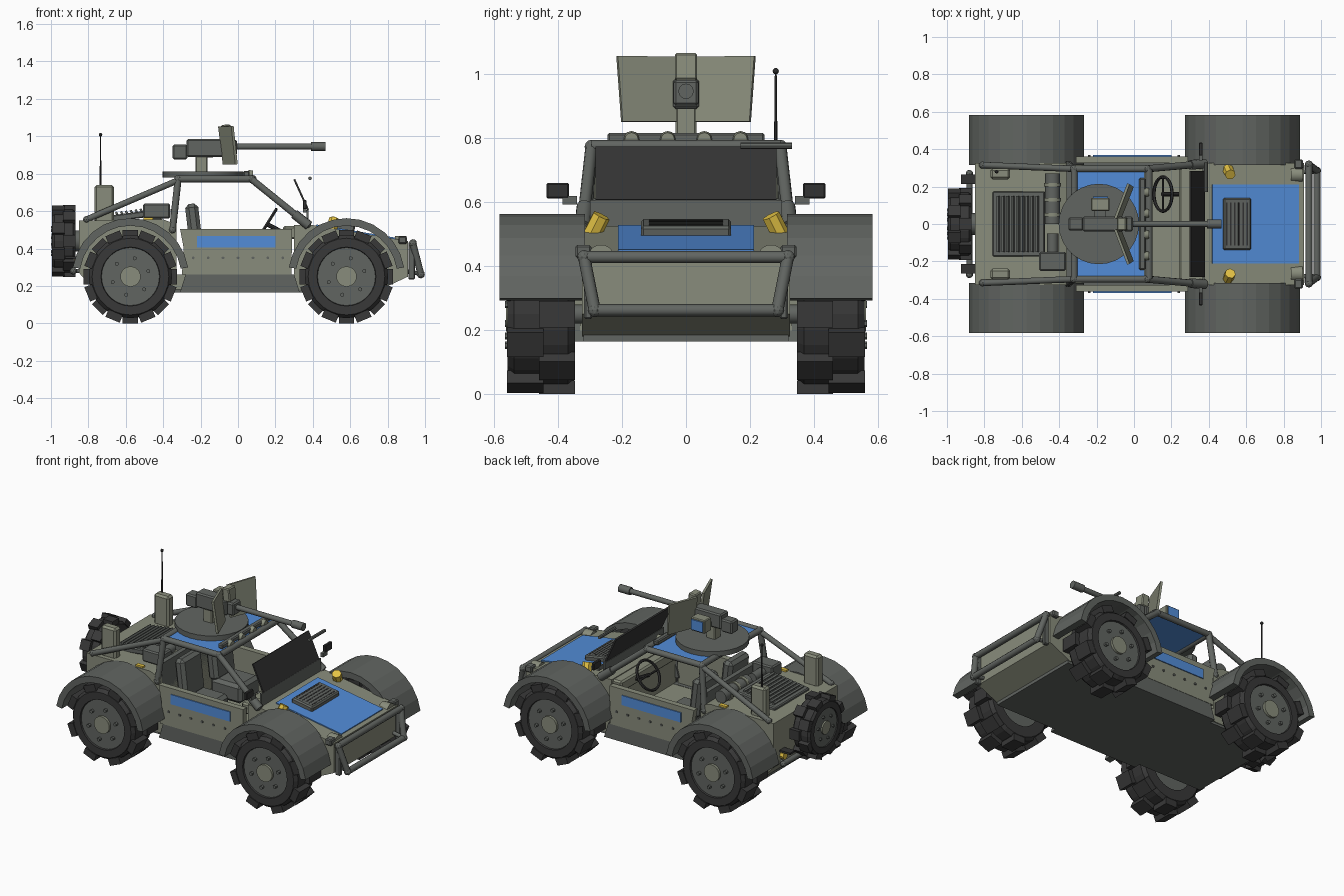
import bpy, bmesh, math
from mathutils import Vector, Matrix

if "Cube" in bpy.data.objects:
    bpy.data.objects.remove(bpy.data.objects["Cube"])


def material(name, r, g, b):
    m = bpy.data.materials.new(name)
    m.use_nodes = True
    m.diffuse_color = (r, g, b, 1)
    m.node_tree.nodes["Principled BSDF"].inputs["Base Color"].default_value = (r, g, b, 1)
    return m


OLIVE = material("olive grey", .25, .265, .2)
STEEL = material("gunmetal", .12, .13, .12)
DARK = material("charcoal", .032, .032, .032)
TYRE = material("rubber", .04, .04, .04)
BLUE = material("blue", .085, .265, .69)
YELLOW = material("yellow", .78, .55, .06)
Z = Vector((0, 0, 1))


def finish(name, bm, mat, smooth=False):
    bmesh.ops.recalc_face_normals(bm, faces=bm.faces[:])
    me = bpy.data.meshes.new(name)
    bm.to_mesh(me)
    bm.free()
    me.materials.append(mat)
    ob = bpy.data.objects.new(name, me)
    bpy.context.collection.objects.link(ob)
    if smooth:
        bpy.ops.object.select_all(action='DESELECT')
        ob.select_set(True)
        bpy.context.view_layer.objects.active = ob
        bpy.ops.object.shade_smooth_by_angle(angle=math.radians(40))
    return ob


def box(name, mat, center, size, rot=(0, 0, 0), bevel=0):
    bm = bmesh.new()
    bmesh.ops.create_cube(bm, size=1, matrix=Matrix.Diagonal((*size, 1)))
    if bevel:
        bmesh.ops.bevel(bm, geom=bm.edges[:], offset=bevel, segments=1, affect='EDGES')
    ob = finish(name, bm, mat)
    ob.location, ob.rotation_euler = center, rot
    return ob


def prism(name, mat, pts, y0, y1):
    """Closed side outline in x,z spanning y0 to y1."""
    bm = bmesh.new()
    a, b = [[bm.verts.new((x, y, z)) for x, z in pts] for y in (y0, y1)]
    bm.faces.new(a)
    bm.faces.new(b[::-1])
    for i in range(len(pts)):
        bm.faces.new((a[i - 1], b[i - 1], b[i], a[i]))
    return finish(name, bm, mat)


def rod(name, mat, a, b, r, n=10, r2=None):
    a, b = Vector(a), Vector(b)
    d = b - a
    bm = bmesh.new()
    m = Matrix.Translation((a + b) / 2) @ Z.rotation_difference(d).to_matrix().to_4x4()
    bmesh.ops.create_cone(bm, cap_ends=True, segments=n, radius1=r, radius2=r if r2 is None else r2,
                          depth=d.length, matrix=m)
    return finish(name, bm, mat, n > 7)


def ball(name, mat, p, r):
    bm = bmesh.new()
    bmesh.ops.create_icosphere(bm, subdivisions=2, radius=r, matrix=Matrix.Translation(p))
    finish(name, bm, mat)


def pipe(name, mat, pts, r):
    for a, b in zip(pts, pts[1:]):
        rod(name, mat, a, b, r)
    for p in pts:
        ball(name + "_joint", mat, p, r * 1.15)


def wheel(name, center, axis, R, w):
    """Tyre with two staggered rows of lugs, rim, hub and bolts."""
    axis, c, h = Vector(axis), Vector(center), w / 2
    m = Matrix.Translation(c) @ Z.rotation_difference(axis).to_matrix().to_4x4()
    bm = bmesh.new()
    prof = ((.55, -h), (.82, -h), (.89, -h * .8), (.89, h * .8), (.82, h), (.63, h), (.61, h * .8))
    rings = [[bm.verts.new(m @ Vector((R * r * math.cos(t), R * r * math.sin(t), z)))
              for t in [math.tau * i / 28 for i in range(28)]] for r, z in prof]
    for p, q in zip(rings, rings[1:]):
        for i in range(28):
            j = (i + 1) % 28
            bm.faces.new((p[i], p[j], q[j], q[i]))
    finish(name + "_tyre", bm, TYRE)
    bm = bmesh.new()
    for row in (-1, 1):
        for i in range(8):
            rot = Matrix.Rotation(math.tau * (i + (row + 1) / 4) / 8, 4, 'Z')
            loc = Matrix.Translation((R * .915, 0, row * h * .47))
            bmesh.ops.create_cube(bm, size=1, matrix=m @ rot @ loc
                                  @ Matrix.Diagonal((R * .17, R * .33, h * 1.08, 1)))
    finish(name + "_lugs", bm, TYRE)
    rod(name + "_rim", STEEL, c - axis * h * .9, c + axis * h * .9, R * .62, 24)
    rod(name + "_hub", OLIVE, c, c + axis * h * 1.05, R * .22, 14)
    for i in range(6):
        t = math.tau * i / 6 + .3
        p = m @ Vector((R * .4 * math.cos(t), R * .4 * math.sin(t), h * .85))
        rod(name + "_bolt", STEEL, p, p + axis * h * .22, R * .045, 6)


# Wheels and arched fenders
for s, side in ((1, "left"), (-1, "right")):
    for x, end in ((-.575, "rear"), (.58, "front")):
        wheel(f"{end}_{side}_wheel", (x, s * .452, .25), (0, s, 0), .25, .21)
        ang = [math.radians(9 + 162 * i / 12) for i in range(13)]
        arc = [(x + r * math.cos(t), .25 + r * math.sin(t))
               for r, ts in ((.312, ang), (.272, ang[::-1])) for t in ts]
        prism(f"{end}_{side}_fender", STEEL, arc, s * .315, s * .582)
        rod(f"{end}_axle", STEEL, (x, 0, .25), (x, s * .36, .25), .03)
wheel("spare_wheel", (-.932, 0, .44), (-1, 0, 0), .192, .125)
rod("spare_mount", STEEL, (-.9, 0, .44), (-.84, 0, .44), .06)

# Hull
prism("front_hull", OLIVE, [(.3, .18), (.76, .18), (.91, .25), (.91, .44), (.4, .525), (.3, .525)], -.325, .325)
prism("rear_hull", OLIVE, [(-.85, .27), (-.77, .18), (-.33, .18), (-.33, .53), (-.4, .555), (-.85, .55)], -.325, .325)
box("cabin_floor", OLIVE, (-.01, 0, .22), (.66, .66, .08))
box("belly_plate", STEEL, (0, 0, .175), (1.54, .64, .02))
box("rear_wall", STEEL, (-.345, 0, .46), (.03, .6, .3))
box("dashboard", OLIVE, (.28, 0, .485), (.08, .62, .07), bevel=.01)
box("cowl", STEEL, (.372, 0, .562), (.012, .6, .088))
for s in (1, -1):
    prism("side_sill", STEEL, [(-.31, .165), (.33, .165), (.3, .262), (-.28, .262)], s * .3, s * .36)
    prism("door", OLIVE, [(-.3, .26), (.285, .26), (.29, .505), (-.31, .505), (-.29, .4)], s * .325, s * .362)
    box("door_stripe", BLUE, (-.01, s * .364, .437), (.42, .008, .062))
    for i in range(7):
        x = -.24 + i * .08
        rod("door_rivet", STEEL, (x, s * .36, .35), (x, s * .368, .35), .008, 6)
    # Headlamps, signals and tail lamps
    rod("headlamp", OLIVE, (.84, s * .265, .425), (.9, s * .265, .425), .042, 14)
    box("front_corner_block", STEEL, (.88, s * .32, .445), (.045, .05, .04), bevel=.006)
    rod("signal_lamp", YELLOW, (.5, s * .298, .49), (.515, s * .264, .557), .029, 7)
    box("rear_side_signal", YELLOW, (-.48, s * .304, .553), (.05, .025, .024))
    rod("tail_lamp", YELLOW, (-.84, s * .24, .32), (-.875, s * .24, .32), .024, 8)
    box("tail_lamp_guard", DARK, (-.885, s * .24, .352), (.08, .05, .012))

# Hood with panel and louvred vent
slope = math.atan2(.085, .51)
box("hood_panel", BLUE, (.65, 0, .486), (.47, .425, .008), (0, slope, 0))
box("hood_vent", STEEL, (.55, 0, .515), (.15, .28, .042), (0, slope, 0), .008)
for i in range(6):
    x = .495 + i * .022
    box("hood_slat", DARK, (x, 0, .5345 - (x - .55) * .167), (.008, .23, .006), (0, slope, 0))

# Bull bar and rear bumper
loop = [(.935, .318, .428), (.935, -.318, .428), (.978, -.285, .262), (.978, .285, .262), (.935, .318, .428)]
pipe("bull_bar", STEEL, loop, .019)
for s in (1, -1):
    box("bumper_plate", STEEL, (.928, s * .305, .335), (.035, .025, .2), (0, 0, 0), .005)
    rod("bumper_strut", STEEL, (.89, s * .28, .28), (.975, s * .28, .265), .012)
    rod("rear_strut", STEEL, (-.8, s * .25, .28), (-.88, s * .25, .28), .012)
pipe("rear_bumper", STEEL, [(-.88, -.27, .28), (-.88, .27, .28)], .017)

# Roll cage and roof
for s in (1, -1):
    pipe("roll_cage", STEEL, [(.37, s * .322, .53), (.07, s * .295, .772), (-.32, s * .295, .772), (-.35, s * .315, .5)], .019)
    pipe("cage_brace", STEEL, [(-.32, s * .295, .765), (-.81, s * .315, .555)], .017)
    rod("cage_collar", STEEL, (.3, s * .316, .585), (.38, s * .323, .522), .026)
    box("mirror", DARK, (.357, s * .4, .635), (.02, .07, .048), bevel=.004)
    box("mirror_arm", STEEL, (.357, s * .363, .605), (.018, .045, .026))
for x in (.08, -.32):
    rod("cage_crossbar", STEEL, (x, -.295, .774), (x, .295, .774), .019)
box("roof_panel", BLUE, (-.13, 0, .772), (.37, .565, .012))
box("light_bar", STEEL, (.045, 0, .8), (.035, .49, .03), bevel=.006)
for y in (-.17, -.057, .057, .17):
    rod("roof_lamp", OLIVE, (.055, y, .795), (.08, y, .795), .026, 12, .021)
box("windshield", DARK, (.338, 0, .688), (.01, .565, .18), (0, -math.atan2(.075, .165), 0))
rod("cable_rod", STEEL, (.385, .17, .775), (.385, .33, .775), .01, 8)

# Cabin
for y in (.155, -.155):
    box("seat_back", STEEL, (-.235, y, .515), (.07, .2, .25), (0, -.12, 0), .02)
    box("seat_cushion", STEEL, (-.13, y, .35), (.22, .2, .12), bevel=.02)
bpy.ops.mesh.primitive_torus_add(major_radius=.092, minor_radius=.009, major_segments=24, minor_segments=6,
                                 location=(.155, .16, .53), rotation=(0, math.radians(-58), 0))
steering = bpy.context.object
steering.name = "steering_wheel"
steering.data.materials.append(DARK)
rod("steering_column", DARK, (.15, .16, .533), (.27, .16, .47), .012, 8)
rod("steering_spoke", DARK, (.155, .07, .53), (.155, .25, .53), .007, 6)

# Rear deck: louvred engine cover, tank, boxes and antenna
box("engine_cover", STEEL, (-.615, 0, .568), (.28, .35, .035), (0, -.13, 0), .006)
for i in range(9):
    x = -.725 + i * .026
    box("engine_slat", STEEL, (x, 0, .588 + (x + .625) * .13), (.012, .3, .022), (0, -.5, 0))
rod("engine_tank", STEEL, (-.435, .0, .59), (-.435, .27, .59), .04, 12)
for y in (.04, .12, .2):
    rod("tank_band", OLIVE, (-.435, y, .59), (-.435, y + .02, .59), .046, 12)
box("air_box", STEEL, (-.435, -.2, .6), (.145, .1, .08), bevel=.008)
rod("air_stub", STEEL, (-.435, -.05, .59), (-.435, -.16, .59), .03, 12)
for s in (1, -1):
    box("storage_can", OLIVE, (-.715, s * .268, .64), (.105, .06, .2), bevel=.012)
rod("antenna", DARK, (-.735, .28, .73), (-.735, .28, 1.005), .006, 6, .003)
ball("antenna_tip", DARK, (-.735, .28, 1.008), .01)

# Turret
rod("turret_ring", STEEL, (-.188, 0, .78), (-.188, 0, .812), .215, 28)
box("gun_post", OLIVE, (-.195, 0, .85), (.065, .065, .09), bevel=.006)
box("gun_body", STEEL, (-.165, 0, .937), (.22, .08, .095), bevel=.008)
box("gun_breech", STEEL, (-.31, 0, .916), (.08, .07, .08), bevel=.008)
rod("gun_barrel", STEEL, (-.06, 0, .945), (.42, 0, .945), .016, 12)
rod("gun_muzzle", STEEL, (.39, 0, .945), (.468, 0, .945), .024, 12)
box("gun_block", STEEL, (-.03, 0, .94), (.05, .078, .08), bevel=.008)
box("shield_center", OLIVE, (-.062, 0, 1.02), (.05, .07, .085), (0, -.1, 0), .006)
box("ammo_box", OLIVE, (-.18, .105, .93), (.1, .07, .085), bevel=.005)
box("ammo_label", BLUE, (-.18, .143, .93), (.08, .008, .065))
box("ammo_bracket", STEEL, (-.18, .055, .91), (.06, .05, .03))
for s in (1, -1):
    bm = bmesh.new()
    outline = [(-.1, .03, 1.052), (-.03, .215, 1.055), (-.008, .2, .85), (-.075, .03, .85)]
    bm.faces.new([bm.verts.new((x, s * y, z)) for x, y, z in outline])
    ob = finish("shield_wing", bm, OLIVE)
    mod = ob.modifiers.new("thickness", 'SOLIDIFY')
    mod.thickness, mod.offset = .014, 0
